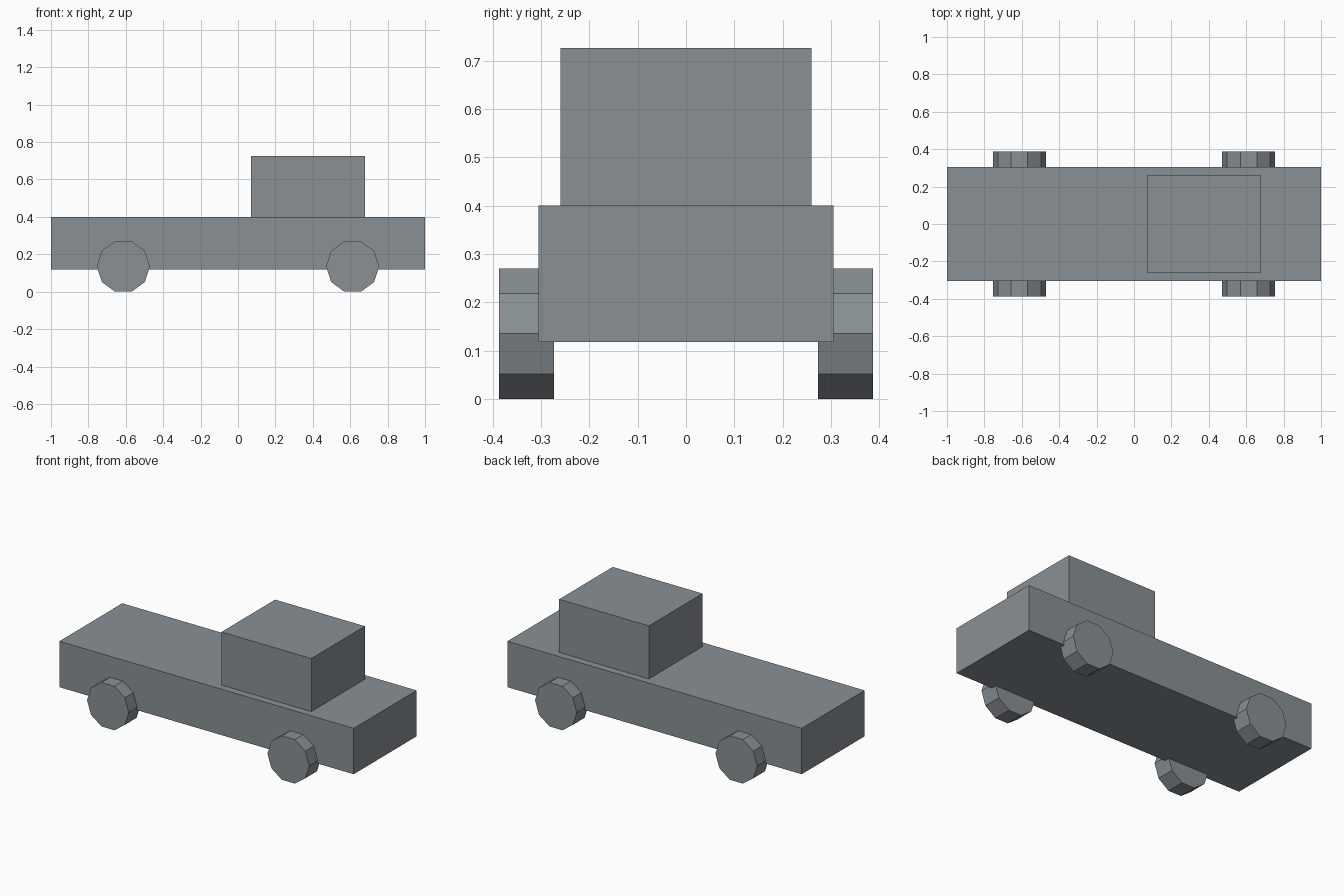
import bpy
from math import pi

if "Cube" in bpy.data.objects:
    bpy.data.objects.remove(bpy.data.objects["Cube"], do_unlink=True)

# Single flat paint colour
color = (0.25, 0.28, 0.30, 1)
grey = bpy.data.materials.new("slate_grey")
grey.use_nodes = True
grey.diffuse_color = color
shader = next(n for n in grey.node_tree.nodes if n.type == "BSDF_PRINCIPLED")
shader.inputs["Base Color"].default_value = color


def finish(name):
    obj = bpy.context.object
    obj.name = name
    obj.data.materials.append(grey)
    return obj


def box(name, low, high):
    center = [(a + b) / 2 for a, b in zip(low, high)]
    bpy.ops.mesh.primitive_cube_add(size=1, location=center)
    obj = finish(name)
    obj.scale = [b - a for a, b in zip(low, high)]
    bpy.ops.object.transform_apply(location=False, rotation=False, scale=True)


# Long chassis and cab block
box("body", (-1, -0.305, 0.118), (1, 0.305, 0.40))
box("cab", (0.07, -0.26, 0.40), (0.68, 0.26, 0.726))

# Four ten-sided wheels, each resting on a flat facet
for end, x in (("rear", -0.613), ("front", 0.613)):
    for side, y in (("right", -0.33), ("left", 0.33)):
        bpy.ops.mesh.primitive_cylinder_add(
            vertices=10, radius=0.142, depth=0.114,
            location=(x, y, 0.135), rotation=(pi / 2, pi / 10, 0))
        finish(f"{end}_{side}_wheel")
